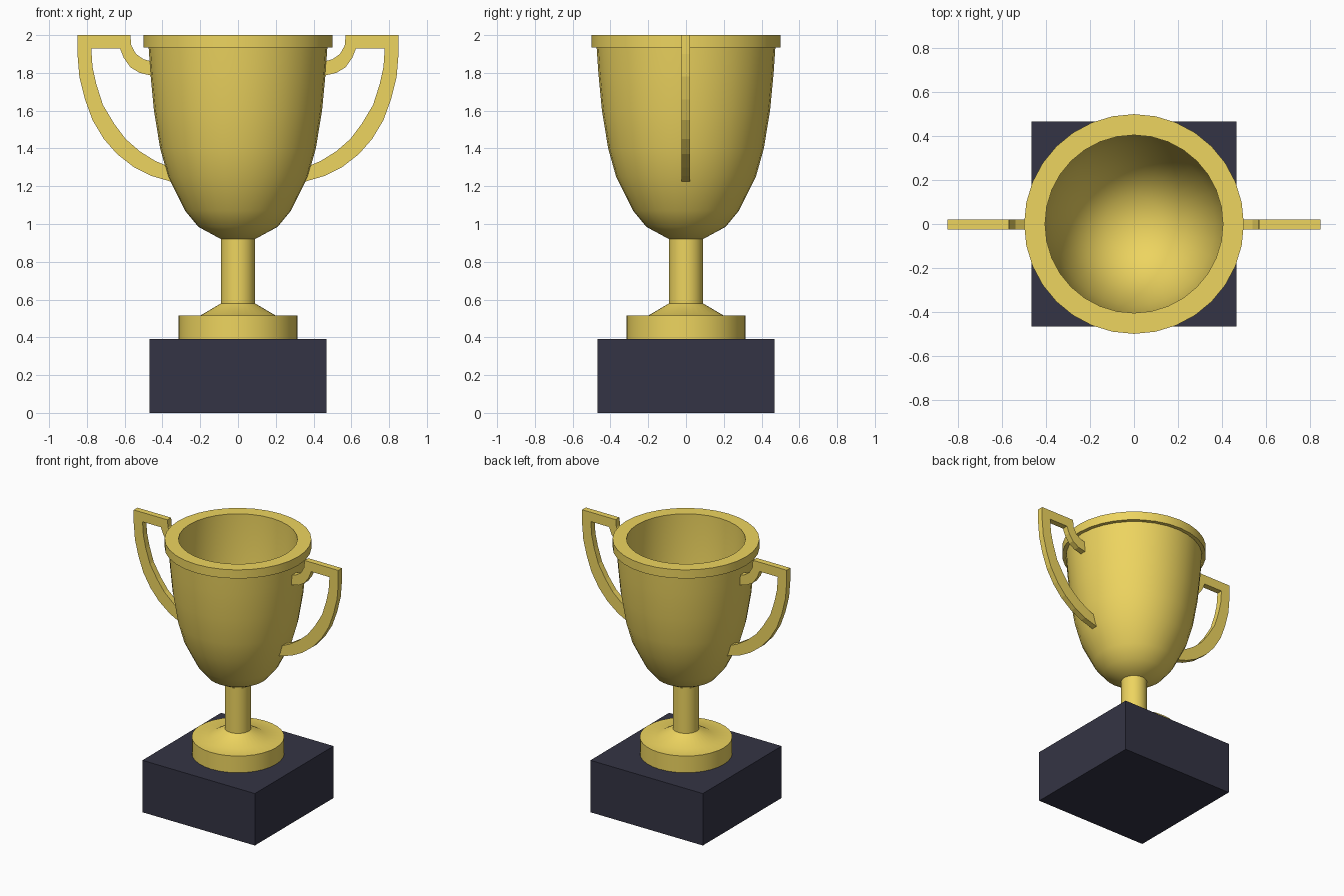
import bpy, bmesh, math

if "Cube" in bpy.data.objects:
    bpy.data.objects.remove(bpy.data.objects["Cube"])


def material(name, color):
    m = bpy.data.materials.new(name)
    m.diffuse_color = (*color, 1)
    m.use_nodes = True
    m.node_tree.nodes["Principled BSDF"].inputs["Base Color"].default_value = m.diffuse_color
    return m


gold = material("gold", (0.85, 0.66, 0.115))
dark = material("dark_stone", (0.034, 0.034, 0.058))


def finish(name, bm, mat, angle=None):
    bmesh.ops.recalc_face_normals(bm, faces=bm.faces)
    me = bpy.data.meshes.new(name)
    bm.to_mesh(me)
    bm.free()
    me.materials.append(mat)
    ob = bpy.data.objects.new(name, me)
    bpy.context.collection.objects.link(ob)
    if angle:
        bpy.ops.object.select_all(action='DESELECT')
        ob.select_set(True)
        bpy.context.view_layer.objects.active = ob
        bpy.ops.object.shade_smooth_by_angle(angle=math.radians(angle))
    return ob


def lathe(name, profile, angle=40, sides=32):
    bm = bmesh.new()
    verts = [bm.verts.new((r, 0, z)) for r, z in profile]
    edges = [bm.edges.new(p) for p in zip(verts, verts[1:])]
    bmesh.ops.spin(bm, geom=verts + edges, axis=(0, 0, 1), cent=(0, 0, 0),
                   angle=math.tau, steps=sides, use_merge=True)
    bmesh.ops.remove_doubles(bm, verts=bm.verts, dist=1e-4)
    return finish(name, bm, gold, angle)


def handle(name, side):
    # closed outline in the xz plane, extruded to a thin plate
    outline = [(0.57, 2.0), (0.85, 2.0), (0.85, 1.9), (0.84, 1.78), (0.81, 1.66),
               (0.77, 1.55), (0.71, 1.45), (0.64, 1.37), (0.55, 1.30), (0.46, 1.255),
               (0.34, 1.22), (0.36, 1.30), (0.44, 1.335), (0.52, 1.385), (0.595, 1.45),
               (0.655, 1.53), (0.715, 1.63), (0.75, 1.74), (0.77, 1.83), (0.777, 1.93),
               (0.625, 1.93), (0.605, 1.88), (0.57, 1.83), (0.52, 1.80), (0.455, 1.785),
               (0.455, 1.86), (0.50, 1.872), (0.54, 1.90), (0.565, 1.945)]
    bm = bmesh.new()
    face = bm.faces.new([bm.verts.new((side * x, -0.024, z)) for x, z in outline])
    out = bmesh.ops.extrude_face_region(bm, geom=[face])
    moved = [g for g in out["geom"] if isinstance(g, bmesh.types.BMVert)]
    bmesh.ops.translate(bm, verts=moved, vec=(0, 0.044, 0))
    return finish(name, bm, gold)


# square plinth
bm = bmesh.new()
bmesh.ops.create_cube(bm, size=1)
bmesh.ops.scale(bm, verts=bm.verts, vec=(0.935, 0.935, 0.39))
bmesh.ops.translate(bm, verts=bm.verts, vec=(0, 0, 0.195))
finish("plinth", bm, dark)

# round foot and stem
lathe("foot_and_stem", [(0, 0.39), (0.315, 0.39), (0.315, 0.515), (0.20, 0.515),
                        (0.09, 0.58), (0.09, 0.93)])

# hollow bowl with a raised rim
lathe("bowl", [(0, 0.92), (0.09, 0.92), (0.21, 0.985), (0.28, 1.07), (0.37, 1.25),
               (0.412, 1.40), (0.445, 1.60), (0.464, 1.80), (0.473, 1.935),
               (0.50, 1.935), (0.50, 2.0), (0.405, 2.0), (0.405, 1.90), (0.395, 1.65),
               (0.37, 1.42), (0.32, 1.25), (0.24, 1.10), (0.13, 1.02), (0, 0.99)])

# side handles
for label, side in (("left", -1), ("right", 1)):
    handle(label + "_handle", side)
